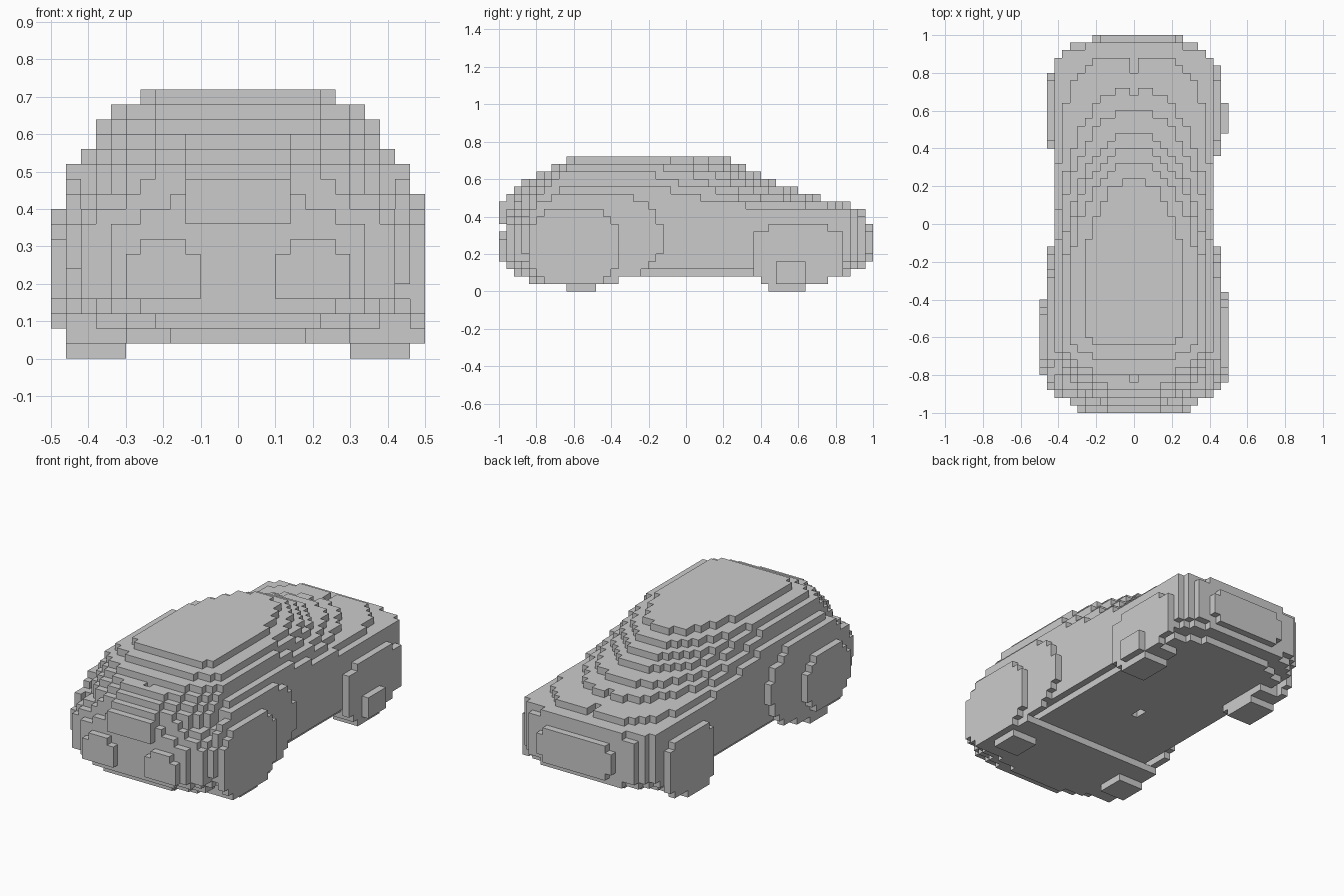
import bpy
import bmesh

S = 0.04                      # block size
NX, NY, NZ = 25, 50, 18       # block counts

cube = bpy.data.objects.get("Cube")
if cube:
    bpy.data.objects.remove(cube)

GREY = (0.6, 0.6, 0.6, 1)
grey = bpy.data.materials.new("plain_grey")
grey.use_nodes = True
grey.diffuse_color = GREY
grey.node_tree.nodes["Principled BSDF"].inputs["Base Color"].default_value = GREY

owner = {}                    # block index -> part name


def centre(c):
    return (c[0] - NX / 2 + 0.5) * S, (c[1] - NY / 2 + 0.5) * S, (c[2] + 0.5) * S


def claim(part, test):
    """Give every free block that passes the test to a part."""
    for i in range(NX):
        for j in range(NY):
            for k in range(NZ):
                if (i, j, k) not in owner and test(*centre((i, j, k))):
                    owner[i, j, k] = part


def box(part, x0, x1, y0, y1, z0, z1):
    claim(part, lambda x, y, z: x0 < x < x1 and y0 < y < y1 and z0 < z < z1)


def disc(part, x0, x1, yc, zc, ry, rz, power):
    claim(part, lambda x, y, z: x0 < x < x1 and
          abs((y - yc) / ry) ** power + abs((z - zc) / rz) ** power < 1)


def layer(part, z0, z1, front, back, half, front_len, front_pow, back_len, back_pow):
    """Slab with rounded nose and tail."""
    def end(t, p):
        return 1 if t >= 1 else (1 - (1 - t) ** p) ** (1 / p)

    def test(x, y, z):
        if not (z0 < z < z1 and front < y < back):
            return False
        w = half * min(end((y - front) / front_len, front_pow),
                       end((back - y) / back_len, back_pow))
        return abs(x) < w
    claim(part, test)


# Body and cabin, from the floor up to the roof
layer("floor", 0.04, 0.08, -0.84, -0.36, 0.42, 0.24, 2.3, 0.02, 3)
layer("floor", 0.08, 0.12, -0.92, 0.88, 0.39, 0.20, 2.5, 0.20, 2.5)
layer("body", 0.12, 0.16, -0.96, 0.96, 0.42, 0.18, 2.5, 0.20, 2.8)
layer("body", 0.16, 0.36, -0.96, 0.96, 0.42, 0.11, 3, 0.18, 4)
layer("body", 0.36, 0.40, -0.96, 0.96, 0.42, 0.16, 2.5, 0.18, 4)
layer("body", 0.40, 0.44, -0.96, 0.96, 0.42, 0.22, 2.2, 0.20, 3)
layer("body", 0.44, 0.48, -0.96, 0.88, 0.405, 0.30, 2, 1.05, 4)
layer("cabin", 0.48, 0.52, -0.96, 0.72, 0.42, 0.36, 2, 1.00, 2.2)
layer("cabin", 0.52, 0.56, -0.92, 0.60, 0.42, 0.34, 2, 1.05, 2.2)
layer("cabin", 0.56, 0.60, -0.88, 0.48, 0.395, 0.30, 2, 0.85, 2)
layer("cabin", 0.60, 0.64, -0.82, 0.40, 0.38, 0.22, 2.2, 0.80, 2)
layer("cabin", 0.64, 0.68, -0.72, 0.32, 0.34, 0.14, 2.6, 0.65, 2)
layer("roof", 0.68, 0.72, -0.64, 0.24, 0.26, 0.08, 3, 0.50, 2)

# Small centre notches in the nose, rear window, tail and floor
for y0, y1, z0, z1 in ((-0.84, -0.80, 0.56, 0.64), (0.68, 0.72, 0.48, 0.52),
                       (0.80, 0.88, 0.44, 0.48), (0, 0.08, 0.08, 0.12)):
    for c in [c for c in owner if c[0] == NX // 2]:
        _, y, z = centre(c)
        if y0 < y < y1 and z0 < z < z1:
            del owner[c]

# Nose block, headlamps and tail plate
box("nose_block", -0.14, 0.14, -1, -0.96, 0.36, 0.48)
for side, x0 in (("left", 0.10), ("right", -0.30)):
    box(side + "_headlamp", x0, x0 + 0.20, -1, -0.96, 0.16, 0.28)
    box(side + "_headlamp", x0 + 0.04, x0 + 0.16, -1, -0.96, 0.28, 0.32)
box("tail_plate", -0.22, 0.26, 0.96, 1, 0.20, 0.32)
box("tail_plate", -0.18, 0.22, 0.96, 1, 0.16, 0.36)

# Fenders, wheels and tyre feet; wheels differ slightly from side to side
for side, inner, outer, foot, fender_r, wheel_r, wheel_h, rear_r in (
        ("left", (0.42, 0.46), (0.46, 0.50), (0.30, 0.46), 0.38, 0.25, 0.21, 0.25),
        ("right", (-0.46, -0.42), (-0.50, -0.46), (-0.46, -0.30), 0.37, 0.21, 0.17, 0.21)):
    disc(side + "_front_fender", *inner, -0.50, 0.29, fender_r, 0.25, 2.1)
    disc(side + "_rear_fender", *inner, 0.60, 0.20, rear_r, 0.18, 2.4)
    disc(side + "_front_wheel", *outer, -0.60, 0.24, wheel_r, wheel_h, 2.2)
    box(side + "_front_wheel", *foot, -0.76, -0.40, 0.04, 0.12)
    box(side + "_rear_wheel", *foot, 0.40, 0.72, 0.04, 0.12)
    box(side + "_front_wheel", *foot, -0.64, -0.48, 0, 0.04)
    box(side + "_rear_wheel", *foot, 0.44, 0.64, 0, 0.04)
box("left_rear_hub", 0.46, 0.50, 0.48, 0.64, 0.04, 0.16)

# One mesh per part, keeping only the outside block faces
cells = {}
for c, part in owner.items():
    cells.setdefault(part, []).append(c)

for part, blocks in cells.items():
    bm = bmesh.new()
    corners = {}

    def corner(p):
        if p not in corners:
            corners[p] = bm.verts.new(((p[0] - NX / 2) * S, (p[1] - NY / 2) * S, p[2] * S))
        return corners[p]

    for c in blocks:
        for axis in range(3):
            for step in (0, 1):
                near = list(c)
                near[axis] += 2 * step - 1
                if tuple(near) in owner:
                    continue
                u, v = (axis + 1) % 3, (axis + 2) % 3
                ring = []
                for a, b in ((0, 0), (1, 0), (1, 1), (0, 1)):
                    p = list(c)
                    p[axis] += step
                    p[u] += a
                    p[v] += b
                    ring.append(corner(tuple(p)))
                bm.faces.new(ring if step else ring[::-1])
    mesh = bpy.data.meshes.new(part)
    bm.to_mesh(mesh)
    bm.free()
    mesh.materials.append(grey)
    bpy.context.collection.objects.link(bpy.data.objects.new(part, mesh))
